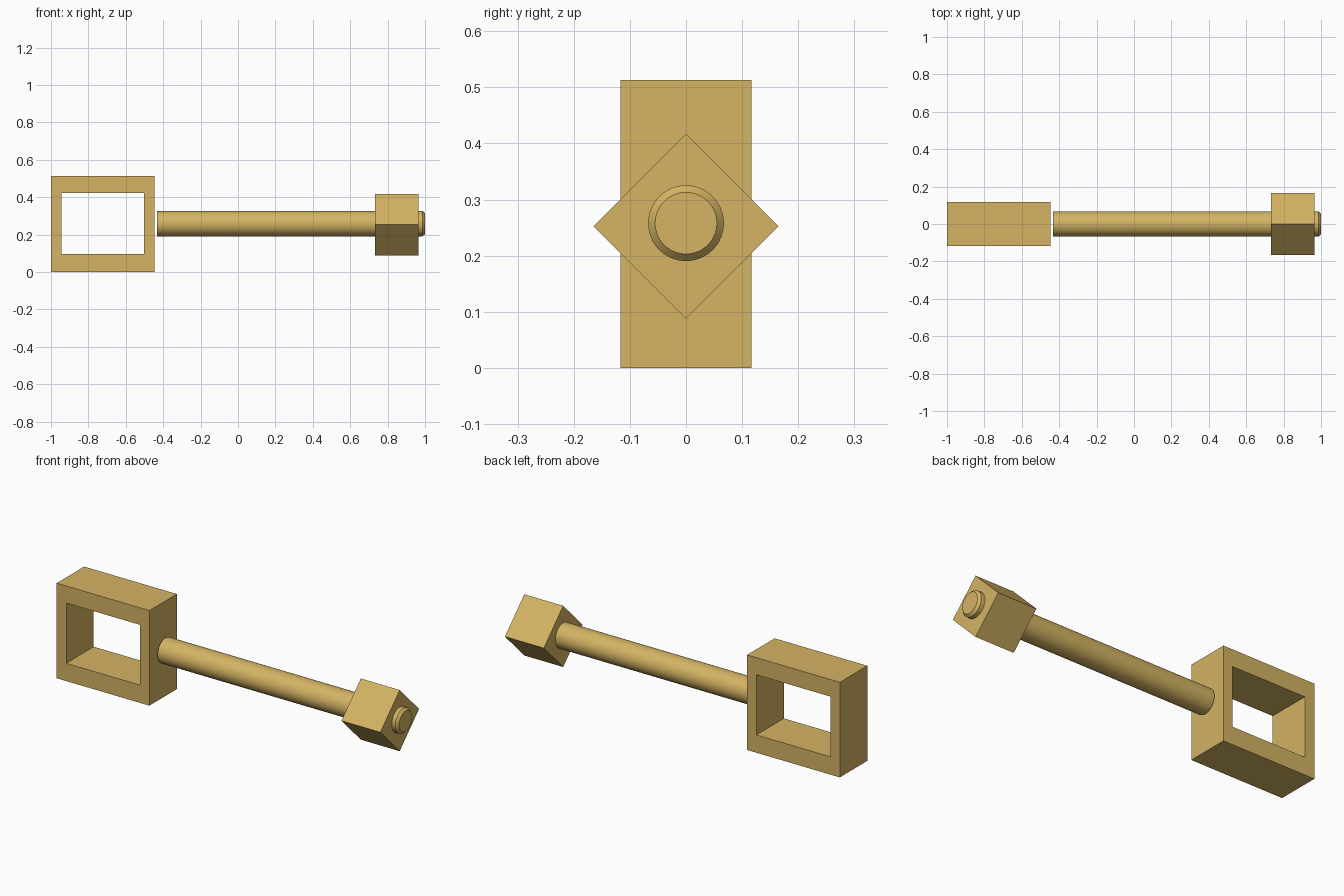
import bpy, bmesh, math

if "Cube" in bpy.data.objects:
    bpy.data.objects.remove(bpy.data.objects["Cube"])

brass = bpy.data.materials.new("brass")
brass.diffuse_color = (0.66, 0.456, 0.127, 1)
brass.use_nodes = True
brass.node_tree.nodes["Principled BSDF"].inputs["Base Color"].default_value = brass.diffuse_color


def finish(name, bm):
    bmesh.ops.recalc_face_normals(bm, faces=bm.faces)
    mesh = bpy.data.meshes.new(name)
    bm.to_mesh(mesh)
    bm.free()
    mesh.materials.append(brass)
    obj = bpy.data.objects.new(name, mesh)
    bpy.context.collection.objects.link(obj)
    return obj


def rect(x0, x1, z0, z1):
    return [(x0, z0), (x1, z0), (x1, z1), (x0, z1)]


# Rectangular frame: outer and inner outlines joined into a window-shaped block
bm = bmesh.new()
half = 0.117
loops = [[bm.verts.new((x, y, z)) for x, z in outline]
         for outline, y in ((rect(-1, -0.447, 0, 0.513), -half),
                            (rect(-1, -0.447, 0, 0.513), half),
                            (rect(-0.943, -0.502, 0.096, 0.421), half),
                            (rect(-0.943, -0.502, 0.096, 0.421), -half))]
for a, b in zip(loops, loops[1:] + loops[:1]):
    for i in range(4):
        j = (i + 1) % 4
        bm.faces.new((a[i], a[j], b[j], b[i]))
finish("frame", bm)


def lathe_x(name, profile, sides, z, turn=0.0):
    """Solid along x from (x, radius) rings, capped at both ends."""
    bm = bmesh.new()
    rings = [[bm.verts.new((x, r * math.cos(turn + 2 * math.pi * i / sides),
                            z + r * math.sin(turn + 2 * math.pi * i / sides)))
              for i in range(sides)] for x, r in profile]
    for a, b in zip(rings, rings[1:]):
        for i in range(sides):
            j = (i + 1) % sides
            bm.faces.new((a[i], a[j], b[j], b[i]))
    bm.faces.new(rings[0])
    bm.faces.new(rings[-1])
    return finish(name, bm)


# Round rod with a chamfered tip
rod = lathe_x("rod", [(-0.433, 0.0675), (0.987, 0.0675), (1.0, 0.055)], 64, 0.258)

# Square nut standing on its corner
lathe_x("square_nut", [(0.733, 0.165), (0.965, 0.165)], 4, 0.2525)

# Smooth the round sides of the rod, keep its chamfer crisp
bpy.ops.object.select_all(action='DESELECT')
rod.select_set(True)
bpy.context.view_layer.objects.active = rod
bpy.ops.object.shade_smooth_by_angle(angle=math.radians(30))
